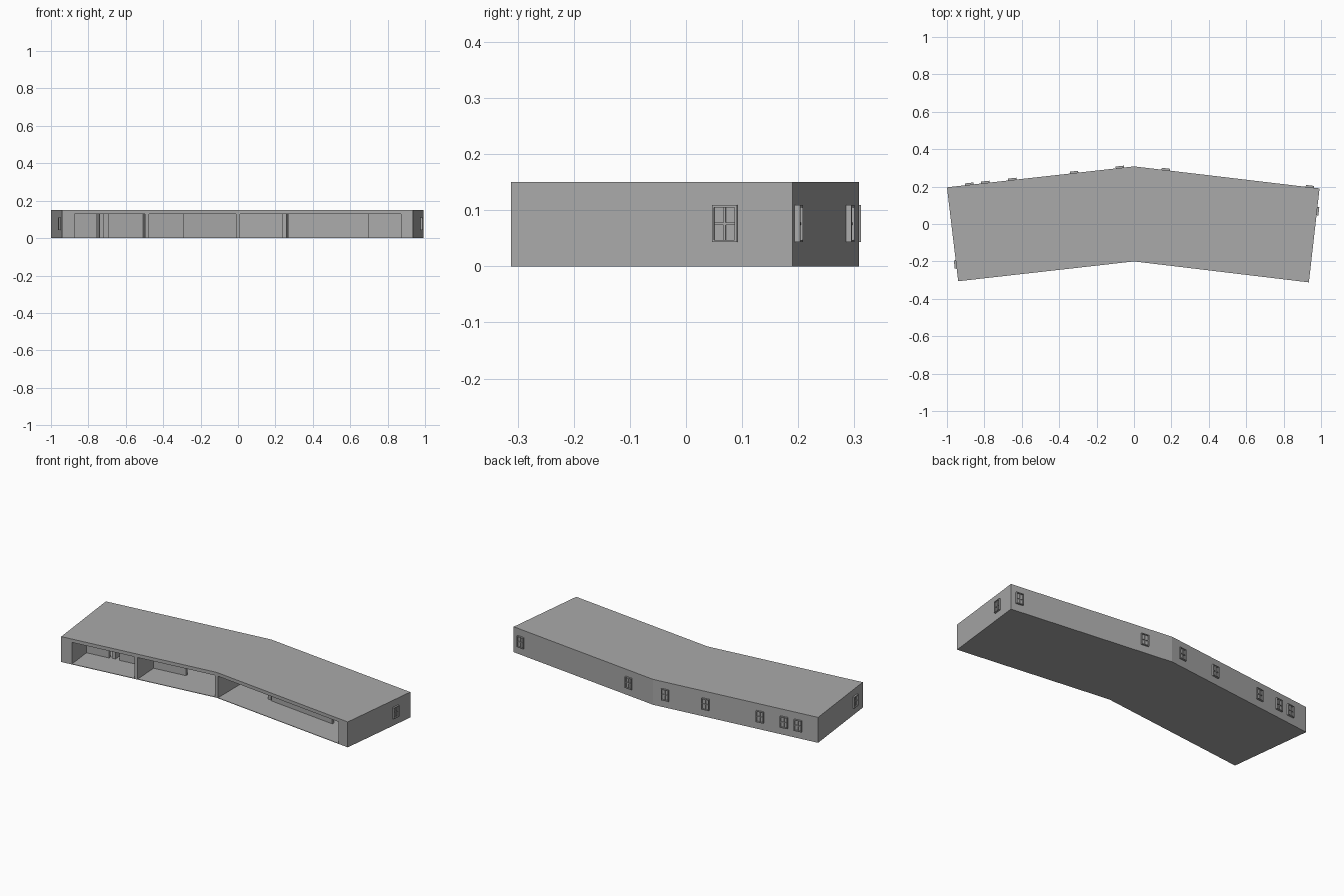
import bpy, bmesh, math
from mathutils import Vector, Matrix

if "Cube" in bpy.data.objects:
    bpy.data.objects.remove(bpy.data.objects["Cube"])

grey = bpy.data.materials.new("plain_grey")
grey.diffuse_color = (0.4, 0.4, 0.4, 1)
grey.use_nodes = True
grey.node_tree.nodes["Principled BSDF"].inputs["Base Color"].default_value = grey.diffuse_color

# Bent footprint: front and back edges, left to right
FRONT = [Vector((-0.94, -0.306)), Vector((0, -0.2)), Vector((0.935, -0.312))]
BACK = [Vector((-1.0, 0.196)), Vector((0, 0.308)), Vector((0.992, 0.19))]
H, CEIL, FLOOR, END = 0.15, 0.13, 0.003, 0.875


def plan(x, d):
    """Plan point: x along the front edge, d from 0 (front) to 1 (back)."""
    t = min(abs(x) / 0.94, 1)
    i = 0 if x < 0 else 2
    return FRONT[1].lerp(FRONT[i], t).lerp(BACK[1].lerp(BACK[i], t), d)


def finish(name, bm):
    bmesh.ops.recalc_face_normals(bm, faces=bm.faces)
    me = bpy.data.meshes.new(name)
    bm.to_mesh(me)
    bm.free()
    me.materials.append(grey)
    ob = bpy.data.objects.new(name, me)
    bpy.context.collection.objects.link(ob)
    return ob


def prism(name, pts, z0, z1):
    """Upright solid over a plan outline."""
    bm = bmesh.new()
    face = bm.faces.new([bm.verts.new((p.x, p.y, z0)) for p in pts])
    top = bmesh.ops.extrude_face_region(bm, geom=[face])["geom"]
    bmesh.ops.translate(bm, vec=(0, 0, z1 - z0),
                        verts=[v for v in top if isinstance(v, bmesh.types.BMVert)])
    return finish(name, bm)


def wall(name, x0, x1, d0, d1, z0=FLOOR, z1=CEIL):
    xs = [x0, 0, x1] if x0 < 0 < x1 else [x0, x1]
    prism(name, [plan(x, d0) for x in xs] + [plan(x, d1) for x in reversed(xs)], z0, z1)


# Floor and roof slabs
wall("floor", -0.94, 0.94, 0, 1, 0, FLOOR)
wall("roof", -0.94, 0.94, 0, 1, CEIL, H)

# Outer walls; the front stays open
wall("back_wall", -0.94, 0.94, 0.93, 1)
wall("left_end_wall", -0.94, -END, 0, 0.93)
wall("right_end_wall", END, 0.94, 0, 0.93)

# Cross partitions running from front to back
for name, x, d0 in (("left_partition", -0.487, 0), ("middle_partition", 0, 0),
                    ("left_rear_partition", -0.715, 0.33),
                    ("right_rear_partition", 0.245, 0.33),
                    ("far_right_rear_partition", 0.64, 0.33)):
    wall(name, x - 0.01, x + 0.01, d0, 0.93)

# Inner walls parallel to the front, with door gaps between them
for name, x0, x1 in (("left_inner_wall", -END, -0.74),
                     ("middle_inner_wall", -0.68, -0.285),
                     ("right_inner_wall", 0.265, 0.69)):
    wall(name, x0, x1, 0.32, 0.35)


def window(name, a, b, t):
    """Four-pane window on the wall running from a to b, outside on its left."""
    along = (b - a).normalized()
    c = a.lerp(b, t)
    m = Matrix.Translation((c.x, c.y, 0.076)) @ Matrix.Rotation(
        math.atan2(along.y, along.x), 4, "Z")
    W, Z = 0.0225, 0.033
    bm = bmesh.new()

    def bar(cx, cz, sx, sz, depth):
        bmesh.ops.create_cube(bm, size=1, matrix=m @ Matrix.Translation(
            (cx, depth / 2 - 0.002, cz)) @ Matrix.Diagonal((sx, depth, sz, 1)))

    for s in (-1, 1):
        bar(s * (W - 0.002), 0, 0.004, 2 * Z, 0.012)
        bar(0, s * (Z - 0.002), 2 * W, 0.004, 0.012)
    bar(0, 0, 0.004, 2 * Z, 0.009)
    bar(0, 0, 2 * W, 0.004, 0.009)
    bar(0, 0, 2 * W, 2 * Z, 0.004)
    finish(name, bm)


# Windows along both halves of the back and on each end
for i, x in enumerate((-0.88, -0.795, -0.65, -0.32, -0.075)):
    window(f"back_left_window_{i + 1}", BACK[0], BACK[1], 1 + x)
for i, x in enumerate((0.17, 0.94)):
    window(f"back_right_window_{i + 1}", BACK[1], BACK[2], x / 0.992)
window("left_end_window", FRONT[0], BACK[0], 0.18)
window("right_end_window", BACK[2], FRONT[2], 0.24)
